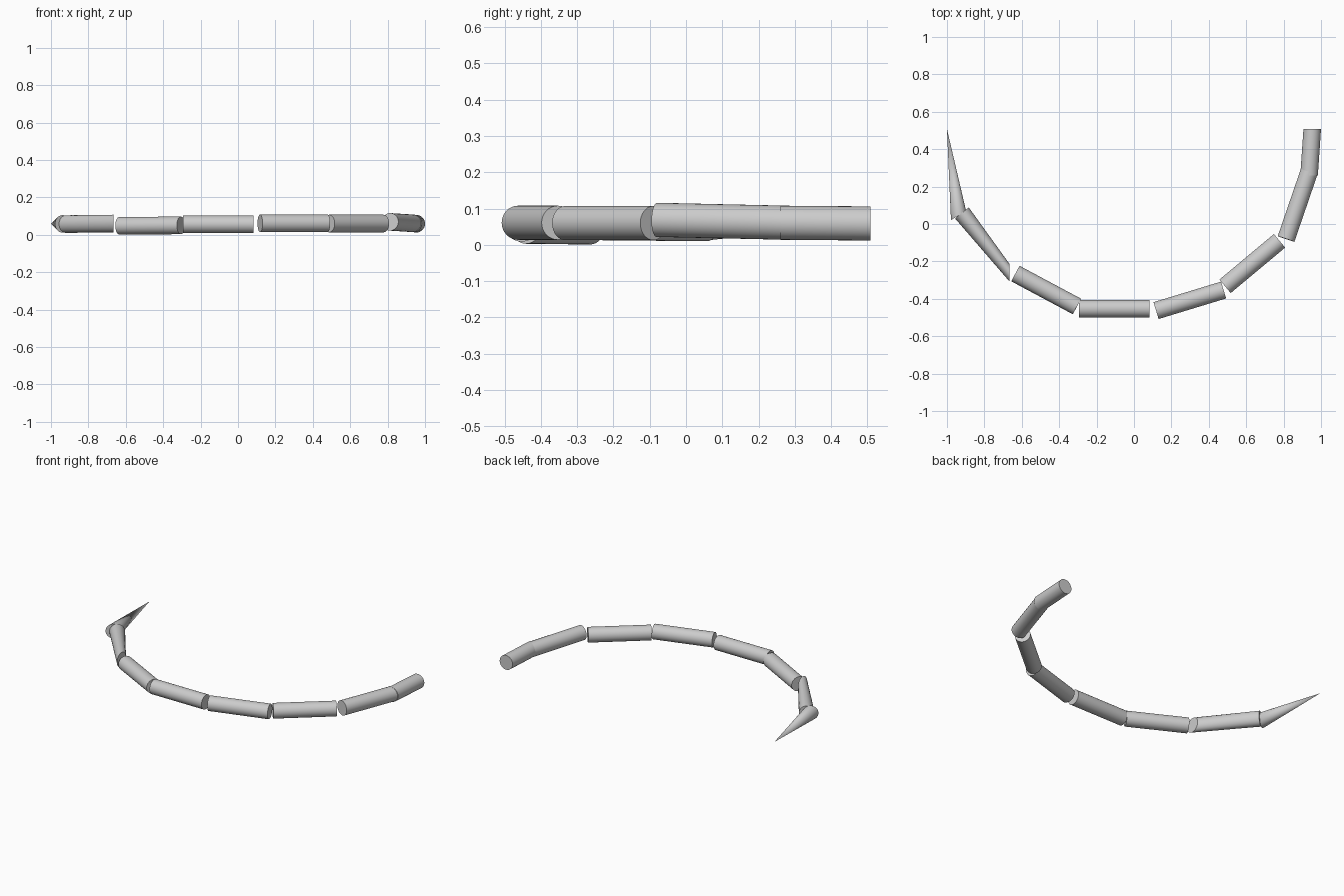
import bpy, bmesh, math
from mathutils import Vector

if "Cube" in bpy.data.objects:
    bpy.data.objects.remove(bpy.data.objects["Cube"])

R, SIDES = 0.047, 32


def segment(name, a, b, na=None, nb=None, tip=False):
    """Capped loft between two discs (or a disc and a point)."""
    a, b = Vector(a), Vector(b)
    axis = (b - a).normalized()
    bm = bmesh.new()

    def ring(c, n):
        n = Vector(n).normalized() if n else axis
        u = n.cross(Vector((0, 0, 1))).normalized()
        v = u.cross(n)
        angles = [2 * math.pi * i / SIDES for i in range(SIDES)]
        return [bm.verts.new(c + R * (math.cos(t) * u + math.sin(t) * v)) for t in angles]

    start = ring(a, na)
    bm.faces.new(start)
    if tip:
        point = bm.verts.new(b)
        for i in range(SIDES):
            bm.faces.new((start[i], start[(i + 1) % SIDES], point))
    else:
        end = ring(b, nb)
        bm.faces.new(end)
        for i in range(SIDES):
            j = (i + 1) % SIDES
            bm.faces.new((start[i], start[j], end[j], end[i]))
    bmesh.ops.recalc_face_normals(bm, faces=bm.faces)
    mesh = bpy.data.meshes.new(name)
    bm.to_mesh(mesh)
    bm.free()
    obj = bpy.data.objects.new(name, mesh)
    bpy.context.collection.objects.link(obj)
    bpy.ops.object.select_all(action='DESELECT')
    obj.select_set(True)
    bpy.context.view_layer.objects.active = obj
    bpy.ops.object.shade_smooth_by_angle(angle=math.radians(30))


# pointed end of the curve
segment("pointed_tip", (-0.938, 0.045, 0.058), (-1.0, 0.508, 0.06), na=(-0.51, 0.86, 0), tip=True)

# chain of rods: start, end, optional disc normals at each end
rods = [
    ((-0.92, 0.059, 0.057), (-0.666, -0.26, 0.06), None, (1, 0, 0)),
    ((-0.634, -0.265, 0.048), (-0.305, -0.441, 0.050), None, None),
    ((-0.294, -0.453, 0.056), (0.084, -0.453, 0.056), None, None),
    ((0.118, -0.463, 0.061), (0.479, -0.353, 0.061), None, None),
    ((0.487, -0.333, 0.06), (0.778, -0.09, 0.06), None, None),
    ((0.813, -0.08, 0.069), (0.936, 0.278, 0.061), None, None),
    ((0.936, 0.26, 0.061), (0.953, 0.508, 0.059), (0, 1, 0), (0, 1, 0)),
]
for i, (a, b, na, nb) in enumerate(rods):
    segment(f"rod_{i + 1}", a, b, na, nb)
